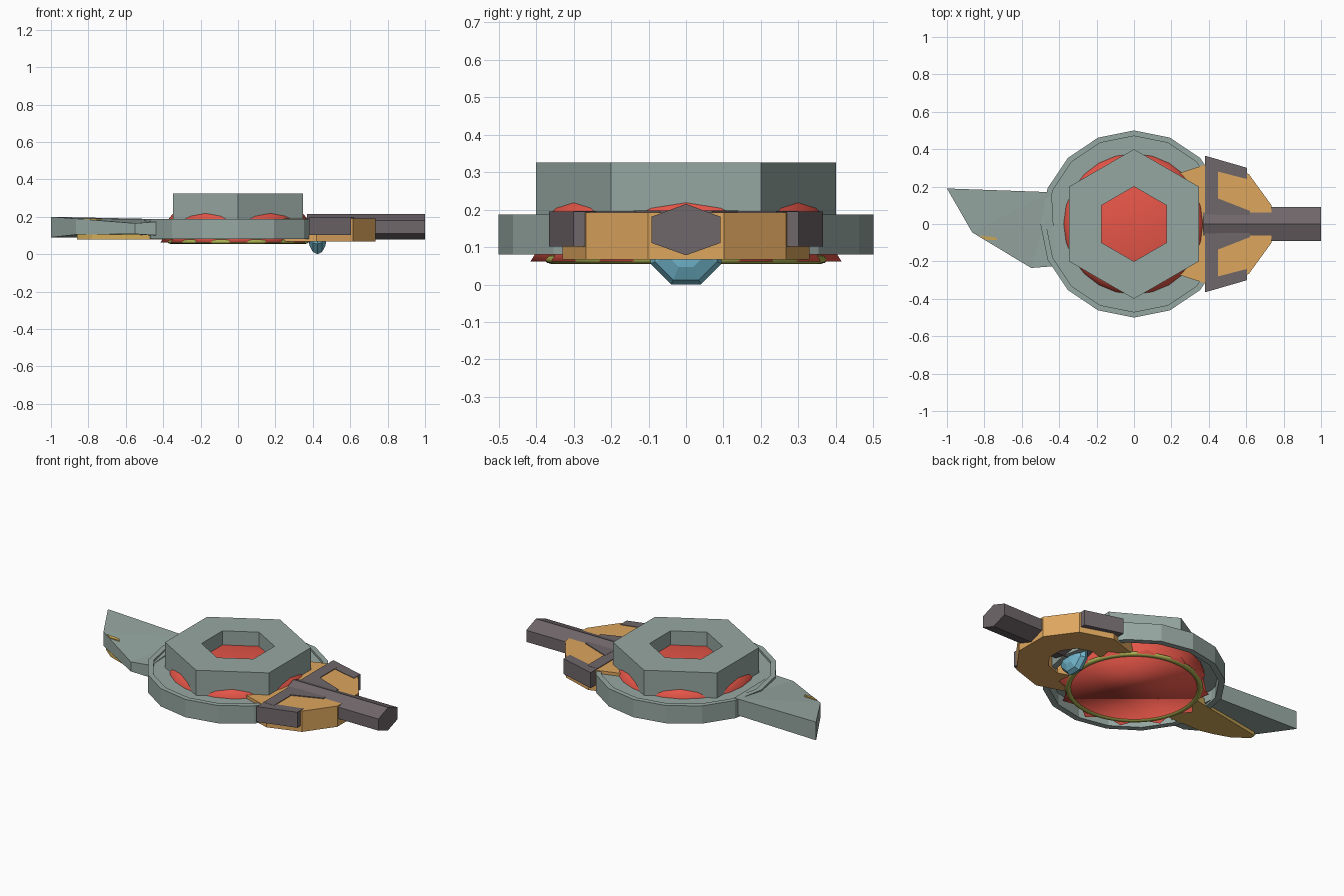
import bpy, bmesh, math
from mathutils import Matrix

if "Cube" in bpy.data.objects:
    bpy.data.objects.remove(bpy.data.objects["Cube"])


def material(name, rgb):
    """Flat colour from sRGB bytes, stored as linear."""
    m = bpy.data.materials.new(name)
    lin = [((c / 255 + 0.055) / 1.055) ** 2.4 for c in rgb]
    m.diffuse_color = (*lin, 1)
    m.use_nodes = True
    m.node_tree.nodes["Principled BSDF"].inputs["Base Color"].default_value = m.diffuse_color
    return m


GREY = material("sage grey", (150, 167, 161))
RED = material("red", (236, 88, 74))
ORANGE = material("orange tan", (222, 166, 94))
DARK = material("dark grey", (112, 103, 106))
BLUE = material("blue", (116, 186, 208))
GOLD = material("gold", (210, 174, 90))
OLIVE = material("olive", (174, 178, 82))


def finish(name, bm, mat, smooth=False):
    bmesh.ops.remove_doubles(bm, verts=bm.verts, dist=1e-5)
    bmesh.ops.recalc_face_normals(bm, faces=bm.faces)
    me = bpy.data.meshes.new(name)
    bm.to_mesh(me)
    bm.free()
    ob = bpy.data.objects.new(name, me)
    bpy.context.collection.objects.link(ob)
    me.materials.append(mat)
    for p in me.polygons:
        p.use_smooth = smooth
    return ob


def bridge(bm, a, b):
    n = len(a)
    for i in range(n):
        j = (i + 1) % n
        bm.faces.new((a[i], a[j], b[j], b[i]))


def lathe(name, profile, sides, mat, centre=(0, 0), turn=0, closed=True, smooth=False):
    """Revolve (r, z) points; a tuple radius alternates, r = 0 caps the next ring."""
    bm = bmesh.new()
    rings = []
    for r, z in profile:
        if r == 0:
            rings.append(None)
            continue
        rs = r if isinstance(r, tuple) else (r, r)
        ring = []
        for i in range(sides):
            t = math.radians(turn) + math.tau * i / sides
            ring.append(bm.verts.new((centre[0] + rs[i % 2] * math.cos(t),
                                      centre[1] + rs[i % 2] * math.sin(t), z)))
        rings.append(ring)
    pairs = list(zip(rings, rings[1:])) + ([(rings[-1], rings[0])] if closed else [])
    for a, b in pairs:
        if a and b:
            bridge(bm, a, b)
        else:
            bm.faces.new(a or b)
    return finish(name, bm, mat, smooth)


def slab(name, points, mat):
    """Prism from (x, y, bottom z, top z) corners."""
    bm = bmesh.new()
    low = [bm.verts.new((x, y, a)) for x, y, a, b in points]
    top = [bm.verts.new((x, y, b)) for x, y, a, b in points]
    bridge(bm, low, top)
    bm.faces.new(low)
    bm.faces.new(top)
    bmesh.ops.triangulate(bm, faces=[f for f in bm.faces if len(f.verts) > 4])
    return finish(name, bm, mat)


# Main body: hollow-backed disc with a thin raised rim, and the hexagonal nut
lathe("body_disc", [(.5, .08), (.5, .187), (.47, .187), (.47, .174), (.33, .174),
                    (.33, .15), (.465, .15), (.465, .08)], 16, GREY)
lathe("hex_nut", [(.4, .17), (.4, .325), (.2, .325), (.2, .17)], 6, GREY, turn=30)

# Red core: domed top, flared star-shaped skirt with a flat underside
lathe("red_core", [(0, .062), ((.415, .352), .062), ((.40, .355), .085), (.385, .15),
                   (.37, .19), (.345, .22), (.30, .24), (0, .24)], 24, RED,
      closed=False, smooth=True)

# Olive ring round the underside
lathe("underside_ring", [(.36 + .017 * math.cos(math.tau * k / 8),
                          .067 + .012 * math.sin(math.tau * k / 8)) for k in range(8)],
      48, OLIVE, smooth=True)

# Ten-sided housing with a blind hole underneath
lathe("side_housing", [(0, .192), (.33, .192), (.33, .067), (.15, .067), (.15, .16), (0, .16)],
      10, ORANGE, centre=(.42, 0), turn=18, closed=False)

# Blue gem in the hole: eight-sided flattened ball lying along x
bm = bmesh.new()
bmesh.ops.create_uvsphere(bm, u_segments=8, v_segments=6, radius=1)
bmesh.ops.transform(bm, verts=bm.verts, matrix=Matrix.Translation((.425, 0, .095))
                    @ Matrix.Diagonal((.05, .103, .103, 1))
                    @ Matrix.Rotation(math.pi / 2, 4, 'Y')
                    @ Matrix.Rotation(math.pi / 8, 4, 'Z'))
finish("blue_gem", bm, BLUE)

# Hexagonal rod pointing right
bm = bmesh.new()
section = [(0, .215), (.092, .181), (.092, .111), (0, .078), (-.092, .111), (-.092, .181)]
ends = [[bm.verts.new((x, y, z)) for y, z in section] for x in (.37, 1.0)]
bridge(bm, *ends)
for e in ends:
    bm.faces.new(e)
finish("rod", bm, DARK)

# Dark clamp: cross bar, tapered collar round the rod and two side arms
slab("clamp_bar", [(.38, -.3, .165, .196), (.45, -.3, .165, .196),
                   (.45, .3, .165, .196), (.38, .3, .165, .196)], DARK)
slab("rod_collar", [(.44, -.14, .165, .197), (.62, -.07, .165, .197),
                    (.62, .07, .165, .197), (.44, .14, .165, .197)], DARK)
for side, word in ((1, "back"), (-1, "front")):
    slab("clamp_arm_" + word, [(x, y * side, .102, .195) for x, y in
         ((.38, .365), (.605, .30), (.605, .24), (.45, .28), (.38, .28))], DARK)

# Wing blade on the left, thinner along its front edge
slab("wing", [(-1, .19, .09, .2), (-.44, .17, .09, .188), (-.42, -.225, .10, .175),
              (-.55, -.235, .108, .165), (-.865, -.045, .105, .19)], GREY)

# Gold strip under the wing, running in through the disc wall
slab("wing_strip", [(x, y, .079, .12) for x, y in
     ((-.86, -.03), (-.78, -.095), (-.68, -.13), (-.60, -.15), (-.38, -.15),
      (-.38, .09), (-.60, .05), (-.86, .0))], GOLD)

# Small gold inlay showing through the wing's upper face
slab("wing_inlay", [(-.83, -.062, .183, .1915), (-.79, -.086, .183, .1895),
                    (-.73, -.086, .183, .1895), (-.74, -.07, .183, .1915)], GOLD)
